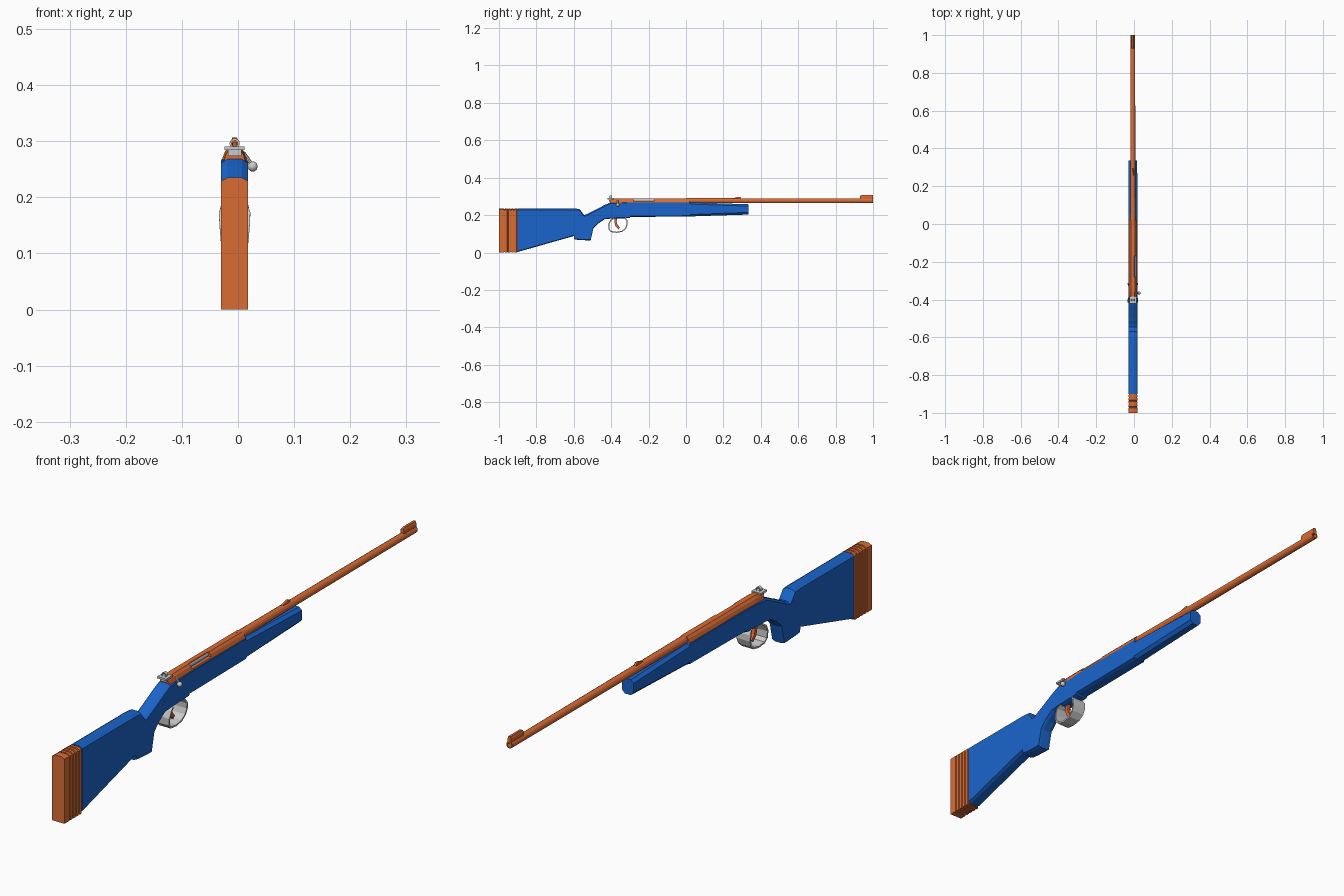
import bpy, bmesh, math
from mathutils import Vector

if "Cube" in bpy.data.objects:
    bpy.data.objects.remove(bpy.data.objects["Cube"])

CX = -0.006  # centre plane of the stock and barrel


def material(name, rgb):
    m = bpy.data.materials.new(name)
    m.diffuse_color = (*rgb, 1)
    m.use_nodes = True
    m.node_tree.nodes["Principled BSDF"].inputs["Base Color"].default_value = m.diffuse_color
    return m


BLUE = material("blue", (0.01, 0.13, 0.6))
ORANGE = material("orange", (0.7, 0.15, 0.035))


def finish(bm, name, mat=None, smooth=False):
    bmesh.ops.recalc_face_normals(bm, faces=bm.faces[:])
    me = bpy.data.meshes.new(name)
    bm.to_mesh(me)
    bm.free()
    ob = bpy.data.objects.new(name, me)
    bpy.context.collection.objects.link(ob)
    if mat:
        me.materials.append(mat)
    if smooth:
        for p in me.polygons:
            p.use_smooth = True
    return ob


def loft(name, rings, mat=None, closed=False, smooth=False):
    """Skin equal-length rings of points; cap the ends unless closed."""
    bm = bmesh.new()
    rs = [[bm.verts.new(p) for p in r] for r in rings]
    n = len(rs[0])
    pairs = list(zip(rs, rs[1:])) + ([(rs[-1], rs[0])] if closed else [])
    for a, b in pairs:
        for i in range(n):
            j = (i + 1) % n
            bm.faces.new((a[i], a[j], b[j], b[i]))
    if not closed:
        bm.faces.new(rs[0])
        bm.faces.new(rs[-1])
    return finish(bm, name, mat, smooth)


def section(y, zb, zt, w=0.024, top=0.007, bot=0.004, inset=0.011):
    """Eight-sided stock section with chamfered top and bottom."""
    half = [(w - inset * (bot > 0), zb), (w, zb + bot), (w, zt - top), (w - inset, zt)]
    pts = half + [(-x, z) for x, z in reversed(half)]
    return [(CX + x, y, z) for x, z in pts]


def mirrored(y, half):
    pts = half + [(-x, z) for x, z in reversed(half)]
    return [(CX + x, y, z) for x, z in pts]


def circle(y, r, z, n):
    return [(CX + r * math.cos(math.tau * (i + .5) / n), y,
             z + r * math.sin(math.tau * (i + .5) / n)) for i in range(n)]


def box(name, lo, hi, mat=None):
    ring = lambda y: [(lo[0], y, lo[2]), (hi[0], y, lo[2]), (hi[0], y, hi[2]), (lo[0], y, hi[2])]
    return loft(name, [ring(lo[1]), ring(hi[1])], mat)


def ribbon(name, path, t, mat=None):
    """Strip along (y, z, half width) points in the side plane."""
    rings = []
    for i, (y, z, w) in enumerate(path):
        a, b = path[max(i - 1, 0)], path[min(i + 1, len(path) - 1)]
        d = Vector((b[0] - a[0], b[1] - a[1])).normalized() * t / 2
        ny, nz = -d.y, d.x
        rings.append([(CX - w, y + ny, z + nz), (CX + w, y + ny, z + nz),
                      (CX + w, y - ny, z - nz), (CX - w, y - ny, z - nz)])
    return loft(name, rings, mat)


# Stock: butt, wrist, grip and fore-end
loft("stock", [section(*s) for s in [
    (-0.900, 0.003, 0.235), (-0.600, 0.088, 0.235), (-0.597, 0.070, 0.235),
    (-0.570, 0.067, 0.233), (-0.545, 0.066, 0.200), (-0.530, 0.065, 0.205),
    (-0.510, 0.065, 0.216), (-0.495, 0.130, 0.223), (-0.470, 0.155, 0.236),
    (-0.435, 0.178, 0.254), (-0.405, 0.181, 0.268), (-0.300, 0.184, 0.274),
    (-0.298, 0.190, 0.274), (0.020, 0.193, 0.274),
    (0.022, 0.193, 0.268, 0.024, 0.009, 0.010), (0.335, 0.203, 0.258, 0.023, 0.010, 0.012)]], BLUE)

# Ribbed butt pad
pad = []
edges = [-1.0, -0.968, -0.951, -0.934, -0.917, -0.900]
for a, b in zip(edges, edges[1:]):
    for y, g in ((a + .001, 0), (b - .005, 0), (b - .004, .003), (b, .003)):
        y = -1.0 if a == -1.0 and g == 0 and y < -.99 else y
        pad.append(section(y, g * .5, .235 - g, .024 - g, .006, 0))
loft("butt_pad", pad, ORANGE)

# Receiver with ejection port cut into its right side
shell = [(0.022, 0.258), (0.0215, 0.271), (0.017, 0.282), (0.010, 0.290)]
rear = [(0.019, 0.245), (0.019, 0.264), (0.016, 0.276), (0.009, 0.286)]
receiver = loft("receiver", [mirrored(-0.405, rear), mirrored(-0.36, shell),
                             mirrored(0.02, shell)], ORANGE)
cutter = box("port_cutter", (0.001, -0.28, 0.274), (0.03, -0.17, 0.31))
cutter.hide_render = True
cutter.hide_viewport = True
cut = receiver.modifiers.new("port", "BOOLEAN")
cut.object = cutter
cut.operation = "DIFFERENCE"
cut.solver = "EXACT"

# Bolt body showing through the port, its rear end, and the handle
loft("bolt_body", [circle(-0.288, 0.009, 0.280, 12), circle(-0.165, 0.009, 0.280, 12)])
box("bolt_rear", (CX - .012, -0.412, 0.274), (CX + .012, -0.395, 0.284))
a, b = Vector((0.010, -0.365, 0.279)), Vector((0.026, -0.365, 0.256))
side = Vector((b.z - a.z, 0, a.x - b.x)).normalized()
loft("bolt_handle", [[p + .0035 * (side * math.cos(k * math.tau / 8)
                                   + Vector((0, math.sin(k * math.tau / 8), 0)))
                      for k in range(8)] for p in (a, b)])
bm = bmesh.new()
bmesh.ops.create_uvsphere(bm, u_segments=14, v_segments=9, radius=0.009)
bmesh.ops.translate(bm, verts=bm.verts, vec=(0.0262, -0.365, 0.255))
finish(bm, "bolt_knob", None, True)

# Barrel with hollow muzzle
R, Z = 0.0135, 0.277
loft("barrel", [circle(0.0, R + .001, Z, 12), circle(0.34, R, Z, 12), circle(1.0, R - .001, Z, 12),
                circle(1.0, .008, Z, 12), circle(0.93, .008, Z, 12)], ORANGE)

# Sights: front blade block, mid notch, rear base and aperture ring
loft("front_sight", [mirrored(y, [(.007, .284), (.007, .299), (.004, z)])
                     for y, z in ((0.93, .304), (0.94, .307), (1.0, .307))], ORANGE)
loft("mid_sight", [mirrored(y, [(.006, .286), (.004, z)])
                   for y, z in ((0.255, .291), (0.28, .298), (0.29, .298), (0.295, .291))], ORANGE)
box("rear_sight_base", (CX - .018, -0.420, 0.284), (CX + .018, -0.385, 0.291))
ring = []
for i in range(16):
    t = math.tau * i / 16
    ring.append([(CX + r * math.cos(t), y, 0.296 + r * math.sin(t))
                 for r, y in ((.009, -.408), (.009, -.396), (.0055, -.396), (.0055, -.408))])
loft("rear_sight_ring", ring, closed=True)

# Trigger guard and trigger
ribbon("trigger_guard", [
    (-0.388, .182, .024), (-0.403, .172, .028), (-0.413, .150, .027), (-0.412, .125, .025),
    (-0.400, .112, .023), (-0.370, .108, .022), (-0.340, .114, .023), (-0.322, .130, .025),
    (-0.315, .150, .027), (-0.316, .170, .028), (-0.325, .186, .024)], 0.006)
ribbon("trigger", [(-0.375, .188, .006), (-0.377, .165, .006), (-0.372, .145, .006),
                   (-0.357, .128, .005)], 0.013, ORANGE)
